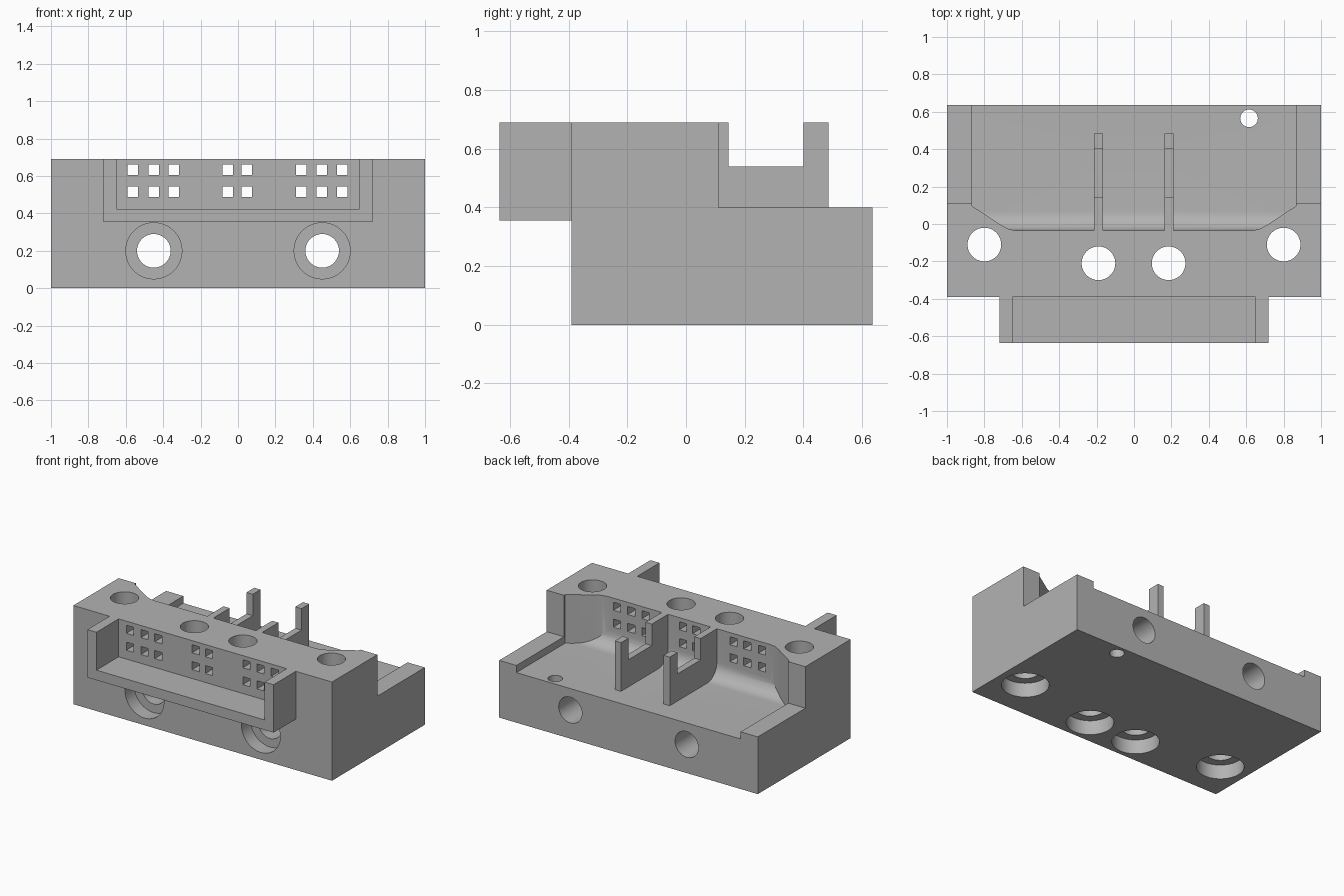
import bpy
import bmesh
from math import cos, sin, pi, radians
from mathutils import Matrix

if "Cube" in bpy.data.objects:
    bpy.data.objects.remove(bpy.data.objects["Cube"], do_unlink=True)

grey = bpy.data.materials.new("plain grey")
grey.use_nodes = True
grey.diffuse_color = (0.45, 0.45, 0.45, 1)
grey.node_tree.nodes["Principled BSDF"].inputs["Base Color"].default_value = (0.45, 0.45, 0.45, 1)


def make(name, bm):
    bmesh.ops.recalc_face_normals(bm, faces=bm.faces)
    mesh = bpy.data.meshes.new(name)
    bm.to_mesh(mesh)
    bm.free()
    mesh.materials.append(grey)
    ob = bpy.data.objects.new(name, mesh)
    bpy.context.collection.objects.link(ob)
    return ob


def prism(name, points, axis, lo, hi):
    """Extrude a flat outline along an axis: x uses (y, z), y uses (x, z), z uses (x, y)."""
    bm = bmesh.new()
    i = "xyz".index(axis)

    def place(p, h):
        co = list(p)
        co.insert(i, h)
        return bm.verts.new(co)

    face = bm.faces.new([place(p, lo) for p in points])
    move = [0, 0, 0]
    move[i] = hi - lo
    new = bmesh.ops.extrude_face_region(bm, geom=[face])["geom"]
    bmesh.ops.translate(bm, vec=move, verts=[v for v in new if isinstance(v, bmesh.types.BMVert)])
    return make(name, bm)


def box(name, x0, x1, y0, y1, z0, z1):
    return prism(name, [(x0, y0), (x1, y0), (x1, y1), (x0, y1)], "z", z0, z1)


def disc(u, v, r, n=48):
    return [(u + r * cos(2 * pi * k / n), v + r * sin(2 * pi * k / n)) for k in range(n)]


def combine(target, tool, operation):
    tool.hide_render = True
    mod = target.modifiers.new("combine", "BOOLEAN")
    mod.operation = operation
    mod.solver = "EXACT"
    mod.object = tool
    bpy.context.view_layer.objects.active = target
    bpy.ops.object.modifier_apply(modifier=mod.name)
    bpy.data.objects.remove(tool, do_unlink=True)


TOP, FRONT, BACK, WALL = 0.69, -0.39, 0.635, -0.035
FLOOR, LEDGE = 0.35, 0.40

# Main block with lowered rear ledges
body = prism("connector_housing",
             [(FRONT, 0), (BACK, 0), (BACK, LEDGE), (0.11, LEDGE), (0.11, TOP), (FRONT, TOP)],
             "x", -1, 1)

# Rear pocket: filleted side profile limited by a chamfered plan
r = 0.105
fillet = [(WALL + r - r * cos(a), FLOOR + r - r * sin(a))
          for a in [k * pi / 20 for k in range(11)]]
pocket = prism("pocket_cutter", [(WALL, 0.9)] + fillet + [(0.9, FLOOR), (0.9, 0.9)], "x", -0.95, 0.95)
half = [(0.63, WALL), (0.67, -0.027), (0.71, -0.006), (0.867, 0.097), (0.867, 1)]
plan = prism("pocket_plan", half + [(-x, y) for x, y in reversed(half)], "z", 0.1, 1.2)
combine(pocket, plan, "INTERSECT")
combine(body, pocket, "DIFFERENCE")

# Front shroud, open to the front and the top
shroud = prism("front_shroud",
               [(-0.72, TOP), (-0.72, 0.355), (0.72, 0.355), (0.72, TOP),
                (0.65, TOP), (0.65, 0.425), (-0.65, 0.425), (-0.65, TOP)],
               "y", -0.635, FRONT + 0.02)
combine(body, shroud, "UNION")

# Two notched fins in the pocket
for x in (-0.19, 0.187):
    fin = prism("fin",
                [(-0.06, 0.3), (0.485, 0.3), (0.485, TOP), (0.40, TOP), (0.40, 0.54),
                 (0.145, 0.54), (0.145, TOP), (-0.06, TOP)],
                "x", x - 0.024, x + 0.024)
    combine(body, fin, "UNION")

# Vertical screw holes, counterbored from below
for x, y in ((-0.8, -0.11), (-0.19, -0.21), (0.185, -0.21), (0.8, -0.11)):
    combine(body, prism("hole", disc(x, y, 0.09), "z", -0.1, 0.9), "DIFFERENCE")
    combine(body, prism("counterbore", disc(x, y, 0.15), "z", -0.1, 0.1), "DIFFERENCE")

# Horizontal screw holes, counterbored from the front
for x in (-0.45, 0.45):
    combine(body, prism("hole", disc(x, 0.2, 0.09), "y", -0.8, 0.8), "DIFFERENCE")
    combine(body, prism("counterbore", disc(x, 0.2, 0.15), "y", -0.8, FRONT + 0.1), "DIFFERENCE")

# Small drain hole in the pocket floor
combine(body, prism("hole", disc(0.615, 0.565, 0.047, 32), "z", -0.1, 0.9), "DIFFERENCE")

# Square contact openings in two rows
s = 0.028
for x in (-0.563, -0.45, -0.343, -0.054, 0.048, 0.338, 0.448, 0.558):
    for z in (0.515, 0.633):
        combine(body, box("slot", x - s, x + s, FRONT - 0.1, 0.1, z - s, z + s), "DIFFERENCE")

# Smooth curved walls, crisp edges
bpy.ops.object.select_all(action="DESELECT")
body.select_set(True)
bpy.context.view_layer.objects.active = body
bpy.ops.object.shade_smooth_by_angle(angle=radians(25))
